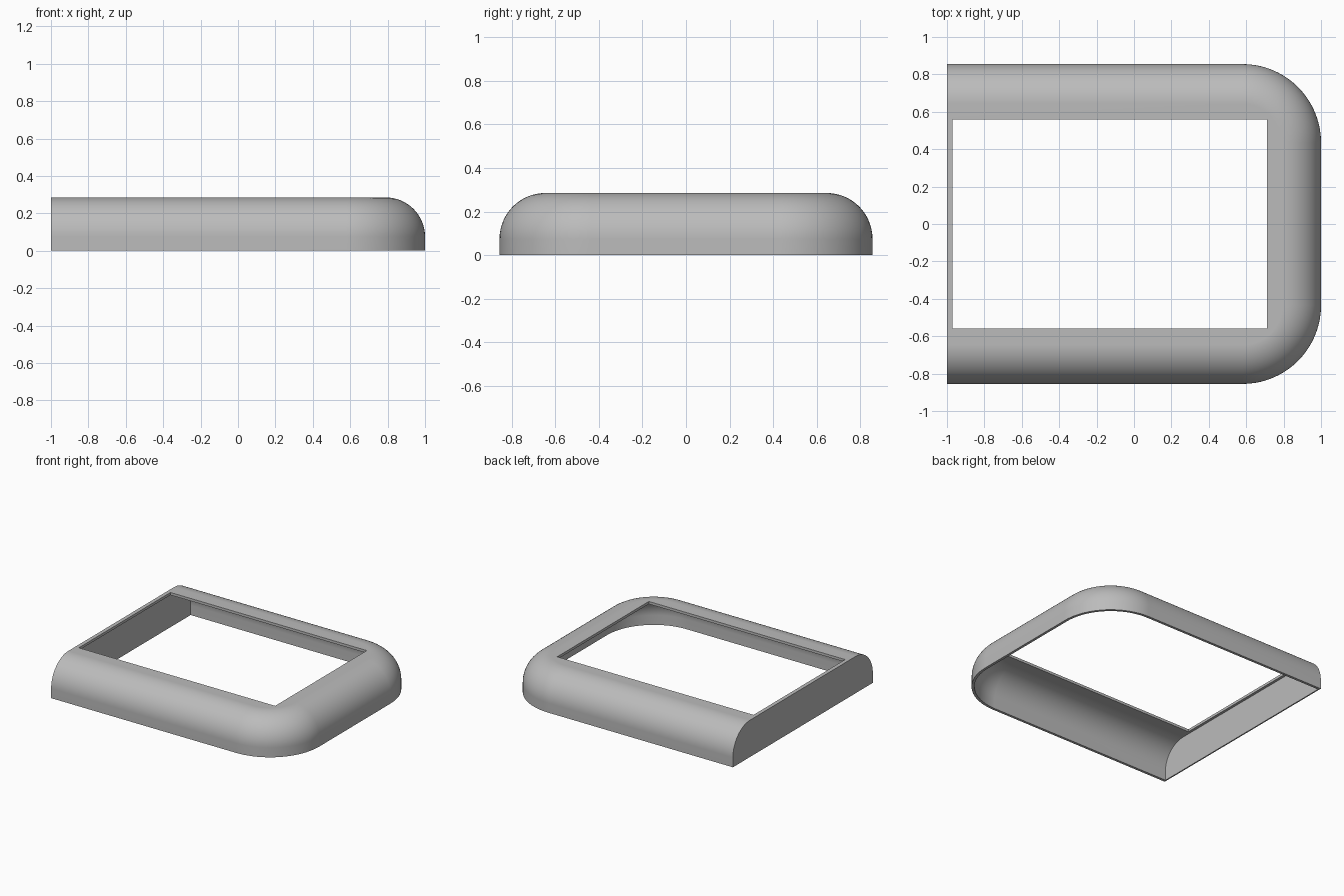
import bpy, bmesh, math

cube = bpy.data.objects.get("Cube")
if cube:
    bpy.data.objects.remove(cube, do_unlink=True)

HALF_W, HEIGHT = 0.855, 0.285      # half width and height of the cover
CORNER, FILLET = 0.42, 0.21        # plan corner radius, top edge radius
SHELL, END_WALL = 0.02, 0.01       # skin and end wall thickness

grey = bpy.data.materials.new("plain grey")
grey.use_nodes = True
grey.diffuse_color = (0.5, 0.5, 0.5, 1)
grey.node_tree.nodes["Principled BSDF"].inputs["Base Color"].default_value = (0.5, 0.5, 0.5, 1)


def outline(inset, x_end, steps=20):
    """Plan outline: square at the end wall, two rounded corners opposite."""
    r, cx, cy = CORNER - inset, 1 - CORNER, HALF_W - CORNER
    half = [(cx + r * math.cos(a), cy + r * math.sin(a))
            for a in (math.pi / 2 * i / steps for i in range(steps + 1))]
    half.append((x_end, HALF_W - inset))
    return [(x, -y) for x, y in reversed(half)] + half


def make_object(name, bm):
    bmesh.ops.recalc_face_normals(bm, faces=bm.faces)
    mesh = bpy.data.meshes.new(name)
    bm.to_mesh(mesh)
    bm.free()
    mesh.materials.append(grey)
    obj = bpy.data.objects.new(name, mesh)
    bpy.context.collection.objects.link(obj)
    return obj


def rounded_block(name, offset, x_end, z_bottom, steps=16):
    """Closed block with a filleted top, shrunk by offset."""
    r = FILLET - offset
    levels = [(offset, z_bottom)]
    for i in range(steps + 1):
        a = math.pi / 2 * i / steps
        levels.append((FILLET - r * math.cos(a), HEIGHT - FILLET + r * math.sin(a)))
    bm = bmesh.new()
    rings = [[bm.verts.new((x, y, z)) for x, y in outline(d, x_end)] for d, z in levels]
    for low, high in zip(rings, rings[1:]):
        for i in range(len(low) - 1):
            bm.faces.new((low[i], low[i + 1], high[i + 1], high[i]))
    bm.faces.new(rings[0])
    bm.faces.new(rings[-1])
    # flat end face
    bm.faces.new([ring[0] for ring in rings] + [ring[-1] for ring in reversed(rings)])
    return make_object(name, bm)


def window_block(name, x0, x1, half_y):
    bm = bmesh.new()
    bmesh.ops.create_cube(bm, size=1)
    for v in bm.verts:
        v.co = (x1 if v.co.x > 0 else x0, math.copysign(half_y, v.co.y),
                HEIGHT + 0.15 * (1 if v.co.z > 0 else -1))
    return make_object(name, bm)


# Cover, hollowed from below and opened on top
cover = rounded_block("cover", 0, -1, 0)
cutters = [rounded_block("hollow_cutter", SHELL, -1 + END_WALL, -0.1),
           window_block("window_cutter", -0.97, 0.71, 0.56)]
bpy.ops.object.select_all(action="DESELECT")
bpy.context.view_layer.objects.active = cover
cover.select_set(True)
for cutter in cutters:
    cutter.hide_render = True
    mod = cover.modifiers.new(cutter.name, "BOOLEAN")
    mod.operation, mod.solver, mod.object = "DIFFERENCE", "EXACT", cutter
    bpy.ops.object.modifier_apply(modifier=mod.name)
    bpy.data.objects.remove(cutter, do_unlink=True)

# Smooth rounding with crisp rims
bpy.ops.object.shade_smooth_by_angle(angle=math.radians(30))
weighted = cover.modifiers.new("weighted_normals", "WEIGHTED_NORMAL")
weighted.keep_sharp = True
